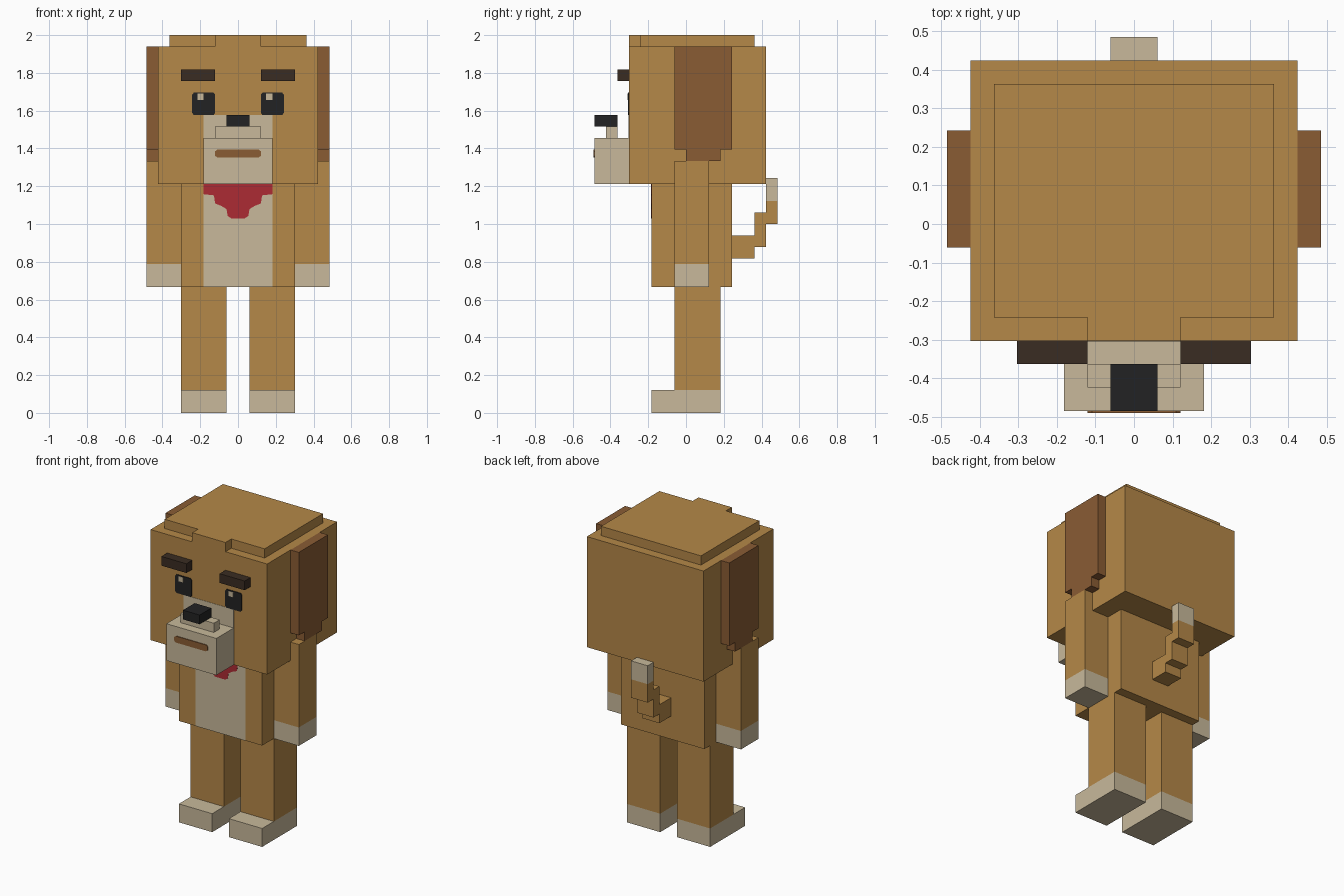
import bpy
import bmesh
from mathutils import Vector

cube = bpy.data.objects.get("Cube")
if cube:
    bpy.data.objects.remove(cube, do_unlink=True)

U = 2 / 33  # one block unit; the figure is 33 units tall


def material(name, rgb):
    lin = [((c / 255 + 0.055) / 1.055) ** 2.4 for c in rgb]
    m = bpy.data.materials.new(name)
    m.use_nodes = True
    m.diffuse_color = (*lin, 1)
    m.node_tree.nodes["Principled BSDF"].inputs["Base Color"].default_value = (*lin, 1)
    return m


TAN = material("tan fur", (181, 136, 72))
CREAM = material("cream fur", (200, 185, 155))
BROWN = material("ear brown", (138, 92, 52))
DARK = material("brow brown", (58, 44, 34))
BLACK = material("black", (34, 34, 35))
RED = material("bandana red", (172, 43, 52))


def prism(name, outline, axis, lo, hi, mat, split=None):
    """Extrude a 2D outline along an axis; split = (z, material, +1 above / -1 below)."""
    def place(a, b, d):
        co = {"x": (d, a, b), "y": (a, d, b), "z": (a, b, d)}[axis]
        return Vector(co) * U

    bm = bmesh.new()
    face = bm.faces.new([bm.verts.new(place(a, b, lo)) for a, b in outline])
    ext = bmesh.ops.extrude_face_region(bm, geom=[face])["geom"]
    moved = [v for v in ext if isinstance(v, bmesh.types.BMVert)]
    bmesh.ops.translate(bm, verts=moved, vec=place(0, 0, hi - lo))
    if split:
        z, _, side = split
        bmesh.ops.bisect_plane(bm, geom=bm.verts[:] + bm.edges[:] + bm.faces[:],
                               plane_co=(0, 0, z * U), plane_no=(0, 0, 1))
        for f in bm.faces:
            if (f.calc_center_median().z - z * U) * side > 0:
                f.material_index = 1
    bmesh.ops.recalc_face_normals(bm, faces=bm.faces)
    mesh = bpy.data.meshes.new(name)
    bm.to_mesh(mesh)
    bm.free()
    mesh.materials.append(mat)
    if split:
        mesh.materials.append(split[1])
    obj = bpy.data.objects.new(name, mesh)
    bpy.context.collection.objects.link(obj)
    return obj


def box(name, x, y, z, mat, split=None):
    rect = [(x[0], y[0]), (x[1], y[0]), (x[1], y[1]), (x[0], y[1])]
    return prism(name, rect, "z", *z, mat, split)


def mirrored(half):
    """Complete a right-hand half outline across x = 0."""
    return half + [(-a, b) for a, b in reversed(half)]


# Head, stepped crown and face
box("head", (-7, 7), (-5, 7), (20, 32), TAN)
prism("crown", mirrored([(2, -5), (2, -4), (6, -4), (6, 6)]), "z", 32, 33, TAN)
box("face_patch", (-3, 3), (-5.03, -5), (24, 26), CREAM)
box("muzzle", (-3, 3), (-8, -5), (20, 24), CREAM)
box("nose_bridge", (-2, 2), (-7, -6), (24, 25), CREAM)
box("nose", (-1, 1), (-8, -6), (25, 26), BLACK)
prism("mouth", mirrored([(1.8, 22.3), (2, 22.45), (2, 22.85), (1.8, 23)]),
      "y", -8.08, -8, BROWN)

# Body with painted belly and bandana
box("body", (-5, 5), (-3, 4), (11, 20), TAN)
box("belly", (-3, 3), (-3.03, -3), (11, 20), CREAM)
bandana = [(3, 20), (3, 19.1), (2.1, 19), (2, 18.3), (1.5, 18.1),
           (1, 17.8), (0.9, 17.2), (0.6, 17)]
prism("bandana", mirrored(bandana), "y", -3.06, -3.03, RED)

# Upturned tail with a pale tip
tail = [(4, 13.5), (6, 13.5), (6, 14.5), (7, 14.5), (7, 16.5), (8, 16.5),
        (8, 20.5), (7, 20.5), (7, 17.5), (6, 17.5), (6, 15.5), (4, 15.5)]
prism("tail", tail, "x", -1, 1, TAN, (18.5, CREAM, 1))

# Paired parts
ear = [(-1, 32), (-1, 23), (0, 23), (0, 22), (3, 22), (3, 23), (4, 23), (4, 32)]
eye = [(0.85, 26), (1, 26.2), (1, 27.8), (0.85, 28)]
for side, s in (("left", 1), ("right", -1)):
    def span(a, b):
        return sorted((s * a, s * b))

    prism(side + "_ear", ear, "x", *span(7, 8), BROWN)
    box(side + "_arm", span(5, 8), (-1, 2), (11, 22), TAN, (13, CREAM, -1))
    box(side + "_leg", span(1, 5), (-1, 3), (2, 11), TAN)
    box(side + "_foot", span(1, 5), (-3, 3), (0, 2), CREAM)
    box(side + "_brow", span(2, 5), (-6, -5), (29, 30), DARK)
    centre = 3 * s
    prism(side + "_eye", [(a + centre, b) for a, b in mirrored(eye)],
          "y", -5.08, -5, BLACK)
    box(side + "_eye_glint", (centre - 0.55, centre), (-5.11, -5.08),
        (27.35, 27.9), CREAM)
